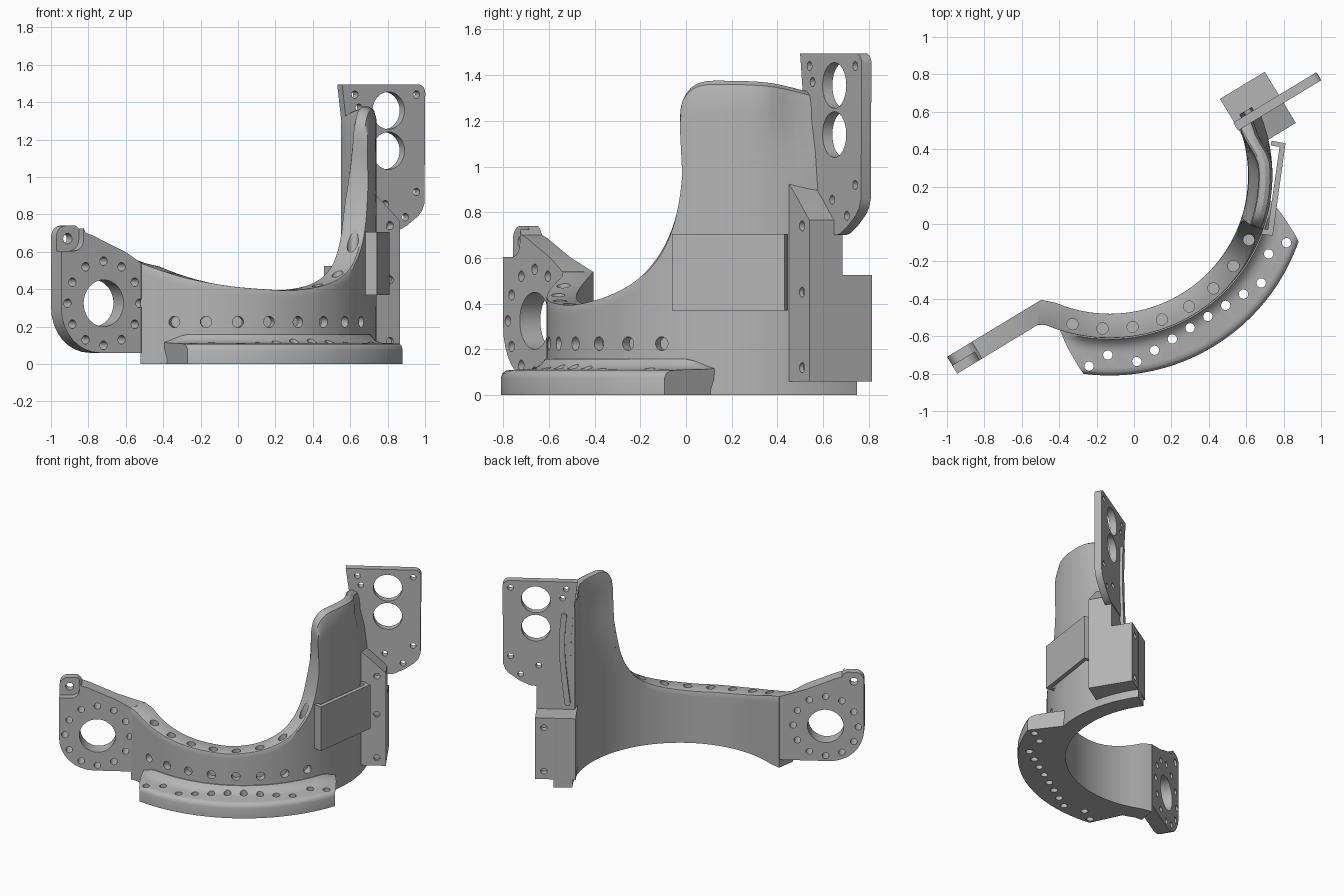
import bpy, bmesh, math
from mathutils import Vector, Matrix

if "Cube" in bpy.data.objects:
    bpy.data.objects.remove(bpy.data.objects["Cube"])

gray = bpy.data.materials.new("plain gray")
gray.diffuse_color = (0.46, 0.46, 0.46, 1)
gray.use_nodes = True
gray.node_tree.nodes["Principled BSDF"].inputs["Base Color"].default_value = gray.diffuse_color

CX, CY, RI, RO = -0.13, 0.26, 0.74, 0.87      # centre and radii of the curved wall
TILT = math.radians(31.2)                     # all flat plates share this heading
U = Vector((math.cos(TILT), math.sin(TILT), 0))
N = Vector((-U.y, U.x, 0))
Z = Vector((0, 0, 1))


def polar(r, deg, z):
    a = math.radians(deg)
    return Vector((CX + r * math.cos(a), CY + r * math.sin(a), z))


def ramp(x, lo, hi):
    t = min(1, max(0, (x - lo) / (hi - lo)))
    return t * t * (3 - 2 * t)


def arc(cx, cz, r, a0, a1, n=8):
    return [(cx + r * math.cos(math.radians(a0 + (a1 - a0) * i / n)),
             cz + r * math.sin(math.radians(a0 + (a1 - a0) * i / n))) for i in range(n + 1)]


def finish(name, bm, cutters=()):
    """Make the object, drill the cutters out of it and shade it."""
    bmesh.ops.recalc_face_normals(bm, faces=bm.faces)
    me = bpy.data.meshes.new(name)
    bm.to_mesh(me)
    bm.free()
    me.materials.append(gray)
    ob = bpy.data.objects.new(name, me)
    bpy.context.collection.objects.link(ob)
    bpy.context.view_layer.objects.active = ob
    for o in bpy.data.objects:
        o.select_set(o == ob)
    if cutters:
        cb = bmesh.new()
        for c in cutters:
            c(cb)
        bmesh.ops.recalc_face_normals(cb, faces=cb.faces)
        cm = bpy.data.meshes.new("cutter")
        cb.to_mesh(cm)
        cb.free()
        cm.materials.append(gray)
        cut = bpy.data.objects.new("cutter", cm)
        cut.hide_render = True
        bpy.context.collection.objects.link(cut)
        mod = ob.modifiers.new("holes", 'BOOLEAN')
        mod.object, mod.solver = cut, 'EXACT'
        mod.use_self = True
        bpy.ops.object.modifier_apply(modifier=mod.name)
        bpy.data.objects.remove(cut)
    bpy.ops.object.shade_smooth_by_angle(angle=math.radians(32))
    return ob


def drill(p, d, r, length, seg=20):
    """Cylinder cutter centred on p along d."""
    m = Matrix.Translation(p) @ Vector(d).to_track_quat('Z', 'Y').to_matrix().to_4x4()
    return lambda bm: bmesh.ops.create_cone(bm, cap_ends=True, segments=seg, radius1=r,
                                            radius2=r, depth=length, matrix=m)


def prism(bm, outline, origin, a, b, d, d0, d1, miter=0):
    """Outline in the a-b plane at origin, extruded along d; miter slants its far end."""
    rings = [[bm.verts.new(origin + a * (p + (miter * t if p > .49 else 0)) + b * q + d * t)
              for p, q in outline] for t in (d0, d1)]
    bm.faces.new(rings[0])
    bm.faces.new(rings[1][::-1])
    k = len(outline)
    for i in range(k):
        j = (i + 1) % k
        bm.faces.new((rings[0][i], rings[0][j], rings[1][j], rings[1][i]))


def slab(name, outline, origin, d0, d1, cutters=(), a=U, b=Z, d=N, miter=0):
    bm = bmesh.new()
    prism(bm, outline, origin, a, b, d, d0, d1, miter)
    return finish(name, bm, cutters)


def rect(u0, u1, z0, z1):
    return [(u0, z0), (u1, z0), (u1, z1), (u0, z1)]


def loft(rings):
    """Closed sections joined in a row and capped."""
    bm = bmesh.new()
    vs = [[bm.verts.new(p) for p in ring] for ring in rings]
    k = len(vs[0])
    for s, t in zip(vs, vs[1:]):
        for i in range(k):
            j = (i + 1) % k
            bm.faces.new((s[i], s[j], t[j], t[i]))
    bm.faces.new(vs[0])
    bm.faces.new(vs[-1][::-1])
    return bm


# Curved wall: (bottom angle, top angle, top height)
keys = [(-117, -117, .54), (-101, -101, .465), (-86, -86, .42), (-72, -72, .40),
        (-60, -60, .395), (-48, -46, .425), (-40, -35, .49), (-34, -28, .58),
        (-28, -23, .70), (-23, -20, .85), (-18, -18.5, 1.05), (-14, -19.5, 1.25),
        (-11, -17.5, 1.33), (-7, -13, 1.37), (0, -5, 1.375), (10, 8, 1.365), (23, 23, 1.32)]


def spline(pts, sub):
    p = [Vector(k) for k in pts]
    p = [2 * p[0] - p[1]] + p + [2 * p[-1] - p[-2]]
    out = []
    for i in range(1, len(p) - 2):
        a, b, c, d = p[i - 1:i + 3]
        for s in range(sub):
            t = s / sub
            out.append(b + (c - a) * (t / 2) + (2 * a - 5 * b + 4 * c - d) * (t * t / 2)
                       + (3 * (b - c) + d - a) * (t ** 3 / 2))
    return out + [p[-2]]


def flare(r, deg, z):
    """The tall part thins from inside, and its rear end leans inward."""
    f = (r - RI) / (RO - RI)
    inner = RI + .055 * ramp(z, .75, 1.3) * (1 - ramp(deg, 2, 18))
    outer = RO - .05 * ramp(z, .95, 1.25) * ramp(deg, 4, 16)
    return polar(inner + (outer - inner) * f, deg, z)


columns = spline(keys, 4)
rings = []
for a0, a1, h in columns:
    k = 0.06 * min(1, max(0, (h - 0.42) / 0.5)) if a0 > -60 else 0   # tall part has a rounded rim
    k += 0.003
    sec = [(RI, h * i / 10) for i in range(10)]
    sec += [(RI, h - k * .4), (RI + k * .15, h - k * .1), (RI + k * .4, h), (RO - k, h),
            (RO - k * .35, h - k * .25), (RO, h - k)]
    sec += [(RO, h * i / 10) for i in range(9, -1, -1)]
    rings.append([flare(r, a0 + (a1 - a0) * z / h, z) for r, z in sec])
for p in rings[0]:                            # mitred joint with the left plate
    f = ((p - Vector((CX, CY, p.z))).length - RI) / (RO - RI)
    p.x, p.y = -.5 - .02 * f, -.405 - .135 * f
holes = []
for i in range(8):
    a = -104 + 11.3 * i
    top = min(columns, key=lambda c: abs(c[1] - a) + (c[2] > 0.8) * 99)[2]
    holes.append(drill(polar(0.82, a, top + 0.03), Z, 0.03, 0.2))
    holes.append(drill(polar(RO, a, 0.225), polar(1, a, 0) - polar(0, a, 0), 0.03, 0.1))
finish("curved_wall", loft(rings), holes)

# Low tail of the wall, behind the mounting block
finish("wall_tail", loft([[polar(r, 22.5 + 11.7 * i / 4, z) for r, z in
                           ((RI, 0), (RI, .52), (RO, .52), (RO, 0))] for i in range(5)]))

# Base flange with a filleted root and slanted ends
prof = [(.80, 0), (1.07, 0), (1.07, .075), (1.064, .094), (1.05, .106), (1.03, .11), (.95, .112),
        (.92, .119), (.895, .134), (.876, .158), (.80, .158)]
rings = []
for i in range(49):
    t = i / 48
    ring = []
    for r, z in prof:
        f = (r - RO) / 0.2
        lo, hi = -107.7 + 10.2 * f, -8.9 - 10.4 * f
        if z > .112:                          # fillet runs out at both ends
            z = .112 + (z - .112) * ramp(min(t, 1 - t), -.02, .09)
        ring.append(polar(r, lo + (hi - lo) * t, z))
    rings.append(ring)
spots = [(-.24, -.76), (-.14, -.70), (.72, -.16), (.815, -.10)]
spots += [(.015 + .095 * i, -.735 + .06 * i) for i in range(8)]
finish("base_flange", loft(rings), [drill((x, y, .05), Z, .025, .4) for x, y in spots])


# Left plate with a ring of bolt holes and a recessed ear
def at(o, u, z, n=0):
    return o + U * u + Z * z + N * n


Q = Vector((-.945, -.80, 0))
outline = (arc(.24, .30, .24, 180, 270) + [(.5, .06), (.5, .54), (.4, .60), (.19, .69),
           (.155, .70), (.14, .725)] + arc(.115, .72, .02, 30, 90, 4) + arc(.06, .68, .06, 90, 180, 6))
cuts = [drill(at(Q, .265, .325, .05), N, .125, .4, 40), drill(at(Q, .07, .67, .05), N, .028, .4)]
for i in range(12):
    a = math.radians(90 + 30 * i)
    cuts.append(drill(at(Q, .265 + .225 * math.cos(a), .325 + .225 * math.sin(a), .05), N, .023, .4))
pocket = [(-.1, .605), (.08, .605)] + arc(.08, .665, .06, -90, 0, 6)[1:] + [(.14, .9), (-.1, .9)]
cuts.append(lambda bm: prism(bm, pocket, Q, U, Z, N, -.1, .05))
slab("left_bolt_plate", outline, Q, 0, .105, cuts, miter=.8)

# Mounting block: deep lower body and shallower upper body
P = Vector((.865, .54, 0))
screw = [drill(at(P, -.062, z), N, .022, .12) for z in (.12, .45, .74)]
slab("block_upper", [(-.26, .06), (0, .06), (0, .765), (-.11, .87), (-.185, .935), (-.26, .98)],
     P, 0, .17, screw)
back = [drill(at(P, -.06, z, .32), N, .022, .1) for z in (.12, .45)]
slab("block_lower", rect(-.28, 0, .06, .525), P, .02, .32, back)

# Upper right plate; its left edge follows the wall
outline = ([(-.2, .70), (.02, .70), (.05, .705), (.12, .74), (.19, .79), (.215, .82), (.23, .86)]
           + arc(.19, 1.45, .045, 0, 90, 6)
           + [(-.285, 1.495), (-.27, 1.38), (-.25, 1.22), (-.24, 1.05), (-.235, .9)])
cuts = [drill(at(P, .005, z, .15), N, .1, .3, 40) for z in (1.355, 1.14)]
for u, z in ((-.205, 1.44), (-.18, 1.37), (.18, 1.44), (.18, .92), (.11, .785), (-.015, .855)):
    cuts.append(drill(at(P, u, z, .15), N, .02, .3))
slab("upper_plate", outline, P, .125, .175, cuts)

# Long rounded rib on the back of the upper plate
mid = spline([(-.215, .58), (-.195, .75), (-.178, .95), (-.178, 1.1), (-.19, 1.24)], 4)
rib = ([(p.x + .02, p.y) for p in mid] + arc(mid[-1].x, mid[-1].y, .02, 0, 180, 6)[1:-1]
       + [(p.x - .02, p.y) for p in mid[::-1]] + arc(mid[0].x, mid[0].y, .02, 180, 360, 6)[1:-1])
slab("edge_rib", rib, P, .165, .195)

# Thin open clip on the outside of the wall
X, Y = Vector((1, 0, 0)), Vector((0, 1, 0))
clip = [(.68, -.055), (.742, -.062), (.81, .432), (.735, .445), (.732, .42), (.778, .412),
        (.715, -.03), (.68, -.025)]
slab("side_clip", clip, Vector((0, 0, 0)), .37, .705, a=X, b=Y, d=Z)
